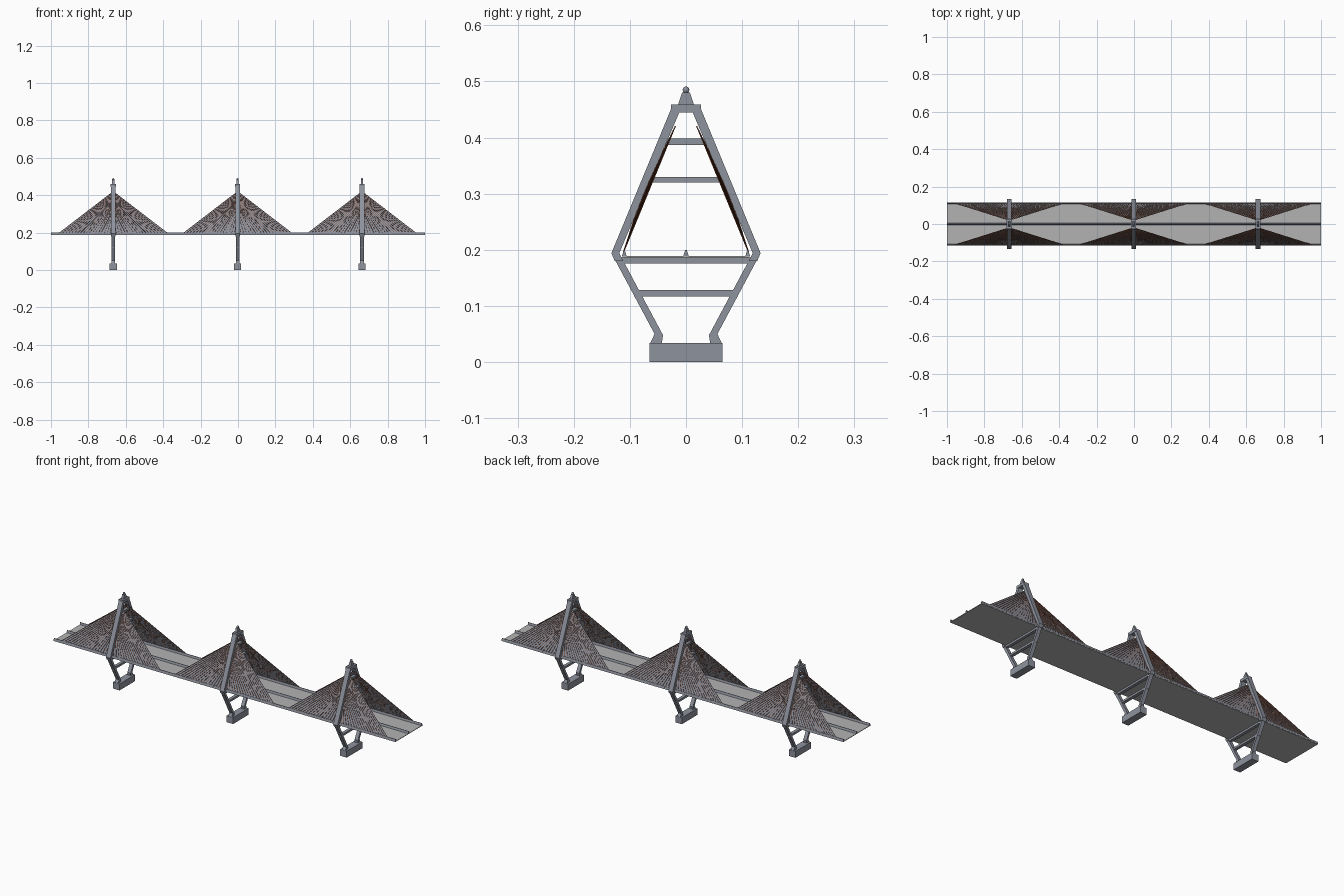
import bpy
import bmesh
from mathutils import Vector

cube = bpy.data.objects.get("Cube")
if cube:
    bpy.data.objects.remove(cube, do_unlink=True)


def material(name, rgb):
    mat = bpy.data.materials.new(name)
    mat.use_nodes = True
    mat.diffuse_color = (*rgb, 1)
    mat.node_tree.nodes["Principled BSDF"].inputs["Base Color"].default_value = (*rgb, 1)
    return mat


STEEL = material("blue grey steel", (0.27, 0.29, 0.34))
ROAD = material("light grey road", (0.45, 0.45, 0.45))
CABLE = material("rust brown cable", (0.22, 0.06, 0.025))

PYLONS = {"left": 0.663, "middle": -0.002, "right": -0.667}
FAN_REACH = 0.293
CABLES = 18


def finish(name, bm, mat):
    bmesh.ops.recalc_face_normals(bm, faces=bm.faces)
    mesh = bpy.data.meshes.new(name)
    bm.to_mesh(mesh)
    bm.free()
    mesh.materials.append(mat)
    obj = bpy.data.objects.new(name, mesh)
    bpy.context.collection.objects.link(obj)
    return obj


def prism(name, profile, x, half, mat):
    """Extrude a (y, z) outline along x."""
    bm = bmesh.new()
    face = bm.faces.new([bm.verts.new((x - half, y, z)) for y, z in profile])
    ext = bmesh.ops.extrude_face_region(bm, geom=[face])
    verts = [v for v in ext["geom"] if isinstance(v, bmesh.types.BMVert)]
    bmesh.ops.translate(bm, verts=verts, vec=(2 * half, 0, 0))
    return finish(name, bm, mat)


def slab(name, half_y, low, high, x, half, mat, top_y=None):
    top_y = half_y if top_y is None else top_y
    return prism(name, [(-half_y, low), (half_y, low), (top_y, high), (-top_y, high)],
                 x, half, mat)


# Road deck with low wedge barriers on both edges and in the middle
slab("road_deck", 0.113, 0.186, 0.189, 0, 1.0, ROAD)
for name, y, w in (("left_barrier", 0.110, 0.004), ("right_barrier", -0.110, 0.004),
                   ("middle_barrier", 0, 0.005)):
    prism(name, [(y - w, 0.189), (y + w, 0.189), (y + w / 4, 0.200), (y - w / 4, 0.200)],
          0, 1.0, STEEL)

LOWER_LEG = [(0.064, 0.033), (0.056, 0.050), (0.133, 0.194), (0.119, 0.194),
             (0.041, 0.048), (0.043, 0.033)]
UPPER_LEG = [(0.133, 0.194), (0.127, 0.180), (0.112, 0.180), (0.119, 0.194),
             (0.011, 0.447), (0.025, 0.455)]
BEAMS = {"low": (0.093, 0.117, 0.128), "deck": (0.119, 0.176, 0.186),
         "middle": (0.067, 0.320, 0.330), "high": (0.037, 0.387, 0.398)}


def cable_ends(x, side, direction, t):
    """Leg and deck anchor points of the cable at fraction t of the fan."""
    z = 0.30 + 0.12 * t
    y = 0.119 - (z - 0.194) * 0.427 + 0.004 - 0.008 * t
    leg = Vector((x, side * y, z))
    deck = Vector((x + direction * FAN_REACH * t, side * 0.111, 0.195))
    return leg, deck


def cable_sheet(name, x, side):
    bm = bmesh.new()
    for direction in (-1, 1):
        rows = [[bm.verts.new(p) for p in cable_ends(x, side, direction, i / CABLES)]
                for i in range(CABLES + 1)]
        for a, b in zip(rows, rows[1:]):
            bm.faces.new((a[0], a[1], b[1], b[0]))
    bmesh.ops.remove_doubles(bm, verts=bm.verts, dist=0.00001)
    return finish(name, bm, STEEL)


def cable_fan(name, x, side):
    curve = bpy.data.curves.new(name, "CURVE")
    curve.dimensions = "3D"
    curve.bevel_depth = 0.0011
    curve.bevel_resolution = 0
    outward = Vector((0, side * 0.0006, 0.0002))
    for direction in (-1, 1):
        for i in range(1, CABLES + 1):
            spline = curve.splines.new("POLY")
            spline.points.add(1)
            for point, end in zip(spline.points, cable_ends(x, side, direction, i / CABLES)):
                point.co = (*(end + outward), 1)
    curve.materials.append(CABLE)
    obj = bpy.data.objects.new(name, curve)
    bpy.context.collection.objects.link(obj)


for place, x in PYLONS.items():
    # Footing, cross beams and head
    slab(place + "_footing", 0.065, 0, 0.034, x, 0.019, STEEL)
    for level, (half_y, low, high) in BEAMS.items():
        slab(f"{place}_{level}_beam", half_y, low, high, x, 0.008, STEEL)
    slab(place + "_head", 0.027, 0.445, 0.459, x, 0.014, STEEL)
    slab(place + "_spire", 0.014, 0.459, 0.480, x, 0.006, STEEL, top_y=0.007)
    bm = bmesh.new()
    bmesh.ops.create_uvsphere(bm, u_segments=12, v_segments=8, radius=0.006)
    bmesh.ops.translate(bm, verts=bm.verts, vec=(x, 0, 0.485))
    ball = finish(place + "_finial", bm, STEEL)
    ball.data.shade_smooth()

    # Bent legs and cable fans, mirrored across the road
    for side, hand in ((1, "back"), (-1, "front")):
        for part, outline, half in (("lower", LOWER_LEG, 0.0095), ("upper", UPPER_LEG, 0.0125)):
            prism(f"{place}_{hand}_{part}_leg", [(side * y, z) for y, z in outline],
                  x, half, STEEL)
        cable_sheet(f"{place}_{hand}_cable_sheet", x, side)
        cable_fan(f"{place}_{hand}_cables", x, side)
